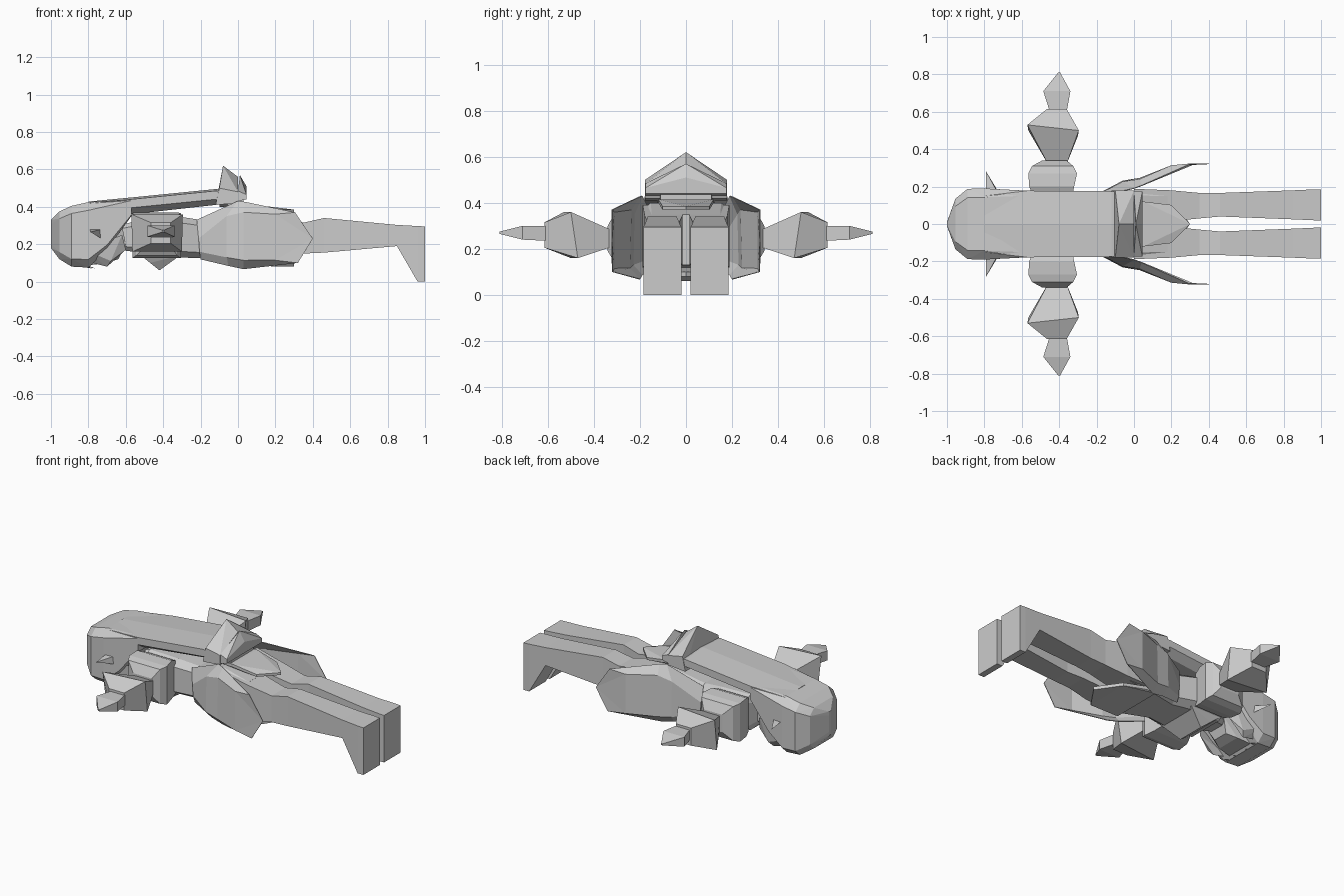
import bpy, bmesh
from mathutils import Vector

if "Cube" in bpy.data.objects:
    bpy.data.objects.remove(bpy.data.objects["Cube"])

grey = bpy.data.materials.new("light_grey")
grey.diffuse_color = (0.6, 0.6, 0.6, 1)
grey.use_nodes = True
grey.node_tree.nodes["Principled BSDF"].inputs["Base Color"].default_value = grey.diffuse_color


def finish(bm, name):
    bmesh.ops.recalc_face_normals(bm, faces=bm.faces)
    me = bpy.data.meshes.new(name)
    bm.to_mesh(me)
    bm.free()
    ob = bpy.data.objects.new(name, me)
    me.materials.append(grey)
    bpy.context.collection.objects.link(ob)
    return ob


def loft(name, rings):
    """Skin rings of equal point count and cap both ends."""
    bm = bmesh.new()
    vs = [[bm.verts.new(p) for p in r] for r in rings]
    n = len(rings[0])
    for a, b in zip(vs, vs[1:]):
        for i in range(n):
            j = (i + 1) % n
            bm.faces.new((a[i], a[j], b[j], b[i]))
    bm.faces.new(vs[0])
    bm.faces.new(vs[-1])
    return finish(bm, name)


def hull(name, pts):
    """Convex solid around the points."""
    bm = bmesh.new()
    for p in pts:
        bm.verts.new(p)
    r = bmesh.ops.convex_hull(bm, input=bm.verts)
    junk = {v for v in r["geom_interior"] if isinstance(v, bmesh.types.BMVert)}
    bmesh.ops.delete(bm, geom=list(junk), context='VERTS')
    bmesh.ops.dissolve_limit(bm, angle_limit=0.02, verts=bm.verts, edges=bm.edges)
    return finish(bm, name)


def both(p):
    """Points plus their mirror across y = 0."""
    return p + [(x, -y, z) for x, y, z in p]


def mirrored(ob):
    m = ob.modifiers.new("mirror", 'MIRROR')
    m.use_axis = (False, True, False)


def octo(x, w, lo, hi, c=0.3):
    """Chamfered box section across the body at x."""
    m, h = (lo + hi) / 2, (hi - lo) / 2
    k = 1 - c
    return [(x, w * a, m + h * b) for a, b in
            ((1, -k), (1, k), (k, 1), (-k, 1), (-1, k), (-1, -k), (-k, -1), (k, -1))]


# Head with hair cap, lying face down, trimmed toward the nape
hull("head", octo(-1, .01, .18, .33) + octo(-.955, .135, .12, .375) + octo(-.89, .188, .08, .405, .25)
     + octo(-.8, .19, .075, .425, .25) + octo(-.70, .185, .17, .43, .2)
     + octo(-.57, .178, .35, .44, .15))
hull("chin", both([(-.85, .10, .08), (-.64, .05, .12), (-.70, .08, .10),
                   (-.6, .08, .20), (-.62, .10, .30)]))
mirrored(hull("ear", [(-.79, .17, .28), (-.73, .17, .28), (-.73, .18, .23), (-.79, .28, .265)]))
# Fringe points and side locks around the face
for i, (x, y) in enumerate(((-.9, .05), (-.88, .12))):
    mirrored(hull("fringe_%d" % i, [(x, y - .03, .09), (x, y + .03, .10),
                                   (x - .02, y, .12), (x + .12, y, .07)]))
mirrored(hull("side_lock", [(-.82, .13, .11), (-.82, .18, .17), (-.62, .16, .25),
                            (-.6, .13, .17), (-.70, .13, .08), (-.68, .155, .11)]))

# Long hair down the back, low centre ridge, sides tucked in underneath
loft("long_hair", [[(x, -w * .7, lo), (x, -w, md), (x, -w, hi - .01), (x, 0, hi),
                    (x, w, hi - .01), (x, w, md), (x, w * .7, lo)]
                   for x, w, lo, md, hi in ((-.8, .15, .34, .37, .428), (-.57, .178, .36, .395, .45),
                                            (-.12, .175, .41, .44, .495), (-.08, .175, .42, .44, .49))])


# Hair tie: two full-width peaked plates
def peak(name, x0, x1, xt, w, base, side, top, lean):
    hull(name, both([(x0, w, base), (x1, w, base + .01), (x0 + lean, w, side),
                     (x1, w, side - .02)])
         + [(xt, 0, top), (x1, 0, top - .06)])


peak("hair_tie_front", -.12, 0, -.08, .178, .41, .50, .62, .02)
peak("hair_tie_back", 0, .045, .01, .175, .43, .485, .57, .0)
hull("hair_tie_core", octo(-.1, .12, .40, .48) + octo(.03, .11, .40, .46))

# Torso, neck and chest
loft("torso", [octo(-.64, .06, .17, .30), octo(-.56, .09, .16, .32), octo(-.53, .17, .13, .355),
               octo(-.33, .17, .13, .35), octo(-.2, .14, .125, .33), octo(0, .18, .11, .40, .15),
               octo(.18, .175, .13, .35, .15)])
hull("chest", both([(-.52, .14, .14), (-.31, .14, .14), (-.42, .09, .06), (-.42, .03, .07),
                    (-.47, .12, .10)]))


# Arms: rectangular sections along y
def rect(y, x0, x1, z0, z1):
    return [(x0, y, z0), (x1, y, z0), (x1, y, z1), (x0, y, z1)]


mirrored(loft("shoulder_puff", [rect(.15, -.54, -.33, .14, .35), rect(.20, -.56, -.32, .13, .37),
                                rect(.27, -.565, -.305, .125, .365),
                                rect(.31, -.545, -.325, .14, .355),
                                rect(.34, -.49, -.36, .19, .30)]))
mirrored(loft("sleeve", [rect(.32, -.46, -.36, .21, .28),
                         [(-.565, .50, .16), (-.30, .47, .16), (-.295, .50, .36), (-.57, .53, .36)],
                         rect(.615, -.465, -.36, .205, .315)]))
mirrored(loft("hand", [rect(.60, -.45, -.36, .235, .30), rect(.71, -.485, -.34, .24, .30),
                       rect(.81, -.405, -.395, .265, .275)]))

# Legs with block feet: side profile given as x, z top, z bottom, y inner, y outer
leg = [(0, .39, .12, .012, .188), (.2, .345, .13, .015, .18), (.35, .315, .15, .03, .166),
       (.46, .34, .155, .04, .166), (.85, .303, .19, .025, .18), (.96, .297, 0, .02, .185),
       (1, .295, 0, .02, .185)]
mirrored(loft("leg", [[(x, a, b), (x, c, b), (x, c, t), (x, a, t)] for x, t, b, a, c in leg]))


# Flared hip plates: thin bent sheets with upright outer wall and folded rims
def hip_plate():
    bm = bmesh.new()
    top = [(-.22, .14, .33), (0, .19, .43), (.04, .205, .425), (.305, .322, .37)]
    mid = [(-.21, .15, .23), (-.06, .225, .35), (.03, .238, .37), (.2, .312, .36)]
    low = [(-.205, .15, .16), (-.06, .23, .13), (.03, .245, .115), (.2, .312, .115)]
    rim = [(-.2, .14, .12), (-.05, .19, .085), (.03, .20, .068), (.32, .32, .10)]
    rows = [[bm.verts.new(p) for p in r] for r in (top, mid, low, rim)]
    for a, b in zip(rows, rows[1:]):
        for i in range(3):
            bm.faces.new((a[i], a[i + 1], b[i + 1], b[i]))
    tip = bm.verts.new((.4, .322, .23))
    for a, b in zip(rows, rows[1:]):
        bm.faces.new((a[3], tip, b[3]))
    ob = finish(bm, "hip_plate")
    mirrored(ob)
    s = ob.modifiers.new("thickness", 'SOLIDIFY')
    s.thickness, s.offset = .004, 0


hip_plate()


# Centre skirt flaps, back and belly side
def flap(name, w, z0, z1, t):
    edge = both([(-.02, w, z0), (.05, w, z0), (.2, w * .85, z1)]) + [(.3, 0, z1)]
    hull(name, edge + [(x, y, z - t) for x, y, z in edge])


flap("back_flap", .12, .415, .385, .015)
flap("belly_flap", .17, .12, .10, .02)
